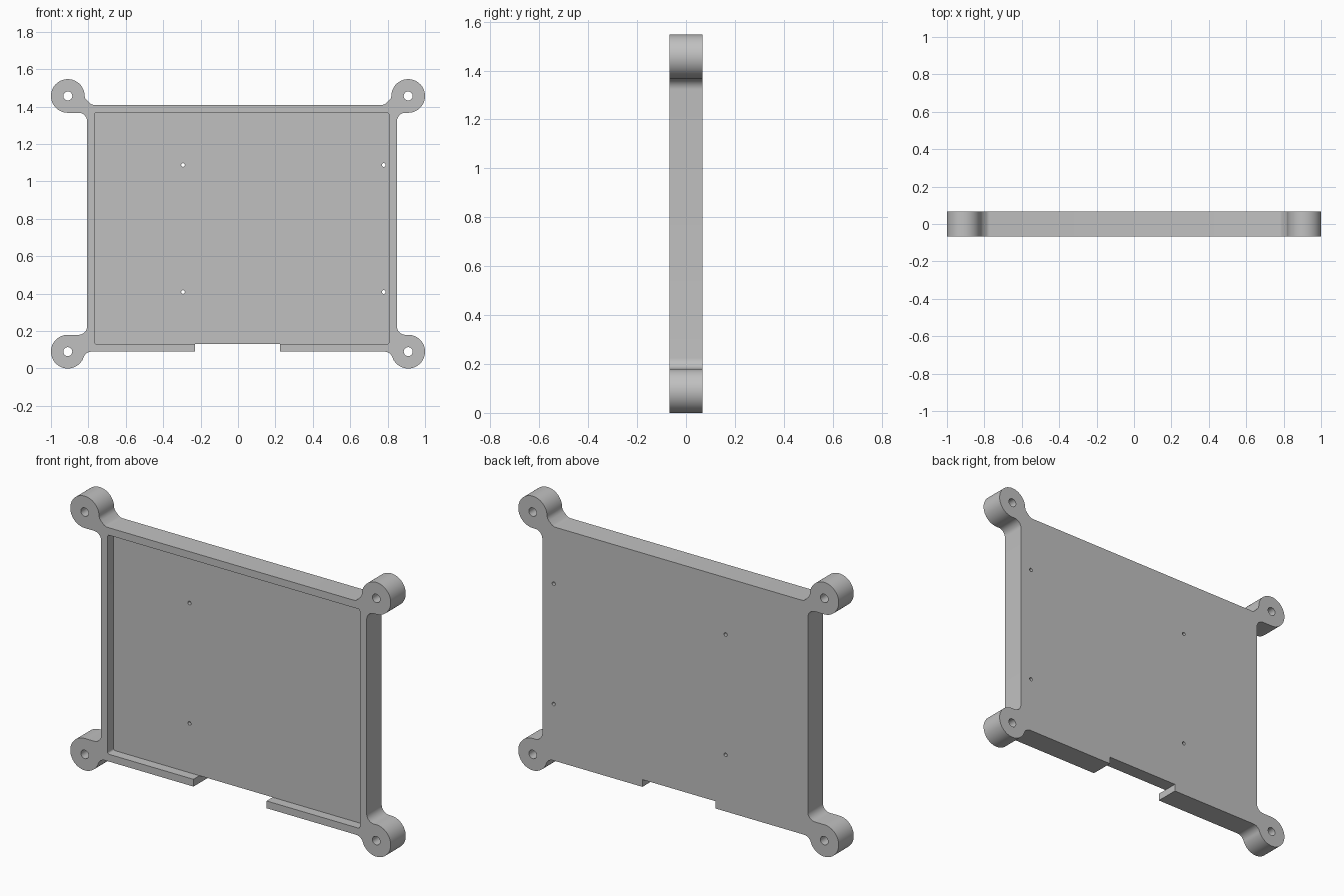
import bpy, bmesh
from math import cos, sin, radians

cube = bpy.data.objects.get("Cube")
if cube:
    bpy.data.objects.remove(cube, do_unlink=True)

grey = bpy.data.materials.new("plain grey")
grey.use_nodes = True
GREY = (0.53, 0.53, 0.53, 1)
grey.diffuse_color = GREY
grey.node_tree.nodes["Principled BSDF"].inputs["Base Color"].default_value = GREY

HALF = 0.067                 # half the thickness
LUG_X, LUG_R = 0.91, 0.09
LUG_LOW, LUG_HIGH = 0.09, 1.457
FILLET = 0.045


def arc(cx, cz, r, a0, a1, n):
    """Points on an arc in the xz plane, angles in degrees."""
    steps = [radians(a0 + (a1 - a0) * i / n) for i in range(n + 1)]
    return [(cx + r * cos(a), cz + r * sin(a)) for a in steps]


def circle(cx, cz, r, n):
    return arc(cx, cz, r, 0, 360, n)[:-1]


def rounded_rect(x0, x1, z0, z1, r):
    return (arc(x1 - r, z0 + r, r, -90, 0, 4) + arc(x1 - r, z1 - r, r, 0, 90, 4)
            + arc(x0 + r, z1 - r, r, 90, 180, 4) + arc(x0 + r, z0 + r, r, 180, 270, 4))


def prism(name, points, y0, y1):
    """Extrude an xz outline from y0 to y1."""
    bm = bmesh.new()
    face = bm.faces.new([bm.verts.new((x, y0, z)) for x, z in points])
    new = bmesh.ops.extrude_face_region(bm, geom=[face])["geom"]
    verts = [v for v in new if isinstance(v, bmesh.types.BMVert)]
    bmesh.ops.translate(bm, verts=verts, vec=(0, y1 - y0, 0))
    bmesh.ops.recalc_face_normals(bm, faces=bm.faces)
    mesh = bpy.data.meshes.new(name)
    bm.to_mesh(mesh)
    bm.free()
    mesh.materials.append(grey)
    obj = bpy.data.objects.new(name, mesh)
    bpy.context.collection.objects.link(obj)
    return obj


def side_outline(edge):
    """One side of the tray, bottom to top, with its two mounting lugs."""
    pts = arc(0.783, LUG_LOW - FILLET, FILLET, 90, 19.4, 8)
    pts += arc(LUG_X, LUG_LOW, LUG_R, 199.4, 450, 40)[1:]
    pts += arc(edge + FILLET, LUG_LOW + LUG_R + FILLET, FILLET, 270, 180, 10)
    pts += arc(edge + FILLET, LUG_HIGH - LUG_R - FILLET, FILLET, 180, 90, 10)
    pts += arc(LUG_X, LUG_HIGH, LUG_R, 270, 540, 40)
    pts += [(0.817, 1.445), (0.809, 1.435), (0.788, 1.415), (0.78, 1.411), (0.77, 1.409)]
    return pts


# Tray body with four lugs; the right wall is slightly narrower
left_side = side_outline(0.85)
right_side = [(-x, z) for x, z in reversed(side_outline(0.807))]
tray = prism("tray", left_side + right_side, -HALF, HALF)

# Front recess, bottom notch, lug holes and small screw holes
cutters = [
    prism("recess_cutter", rounded_rect(-0.767, 0.807, 0.131, 1.367, 0.01), -0.2, -0.013),
    prism("notch_cutter", [(-0.231, 0), (0.225, 0), (0.225, 0.131), (-0.231, 0.131)], -0.2, 0.2),
]
for x in (-LUG_X, LUG_X):
    for z in (LUG_LOW, LUG_HIGH):
        cutters.append(prism("lug_hole_cutter", circle(x, z, 0.024, 32), -0.2, 0.2))
for x in (-0.294, 0.779):
    for z in (0.409, 1.088):
        cutters.append(prism("screw_hole_cutter", circle(x, z, 0.01, 20), -0.2, 0.2))

bpy.context.view_layer.objects.active = tray
for cutter in cutters:
    cutter.hide_render = True
    mod = tray.modifiers.new("cut", "BOOLEAN")
    mod.operation = "DIFFERENCE"
    mod.solver = "EXACT"
    mod.object = cutter
    bpy.ops.object.modifier_apply(modifier=mod.name)
    bpy.data.objects.remove(cutter, do_unlink=True)

bpy.ops.object.select_all(action="DESELECT")
tray.select_set(True)
bpy.ops.object.shade_smooth_by_angle(angle=radians(30))
